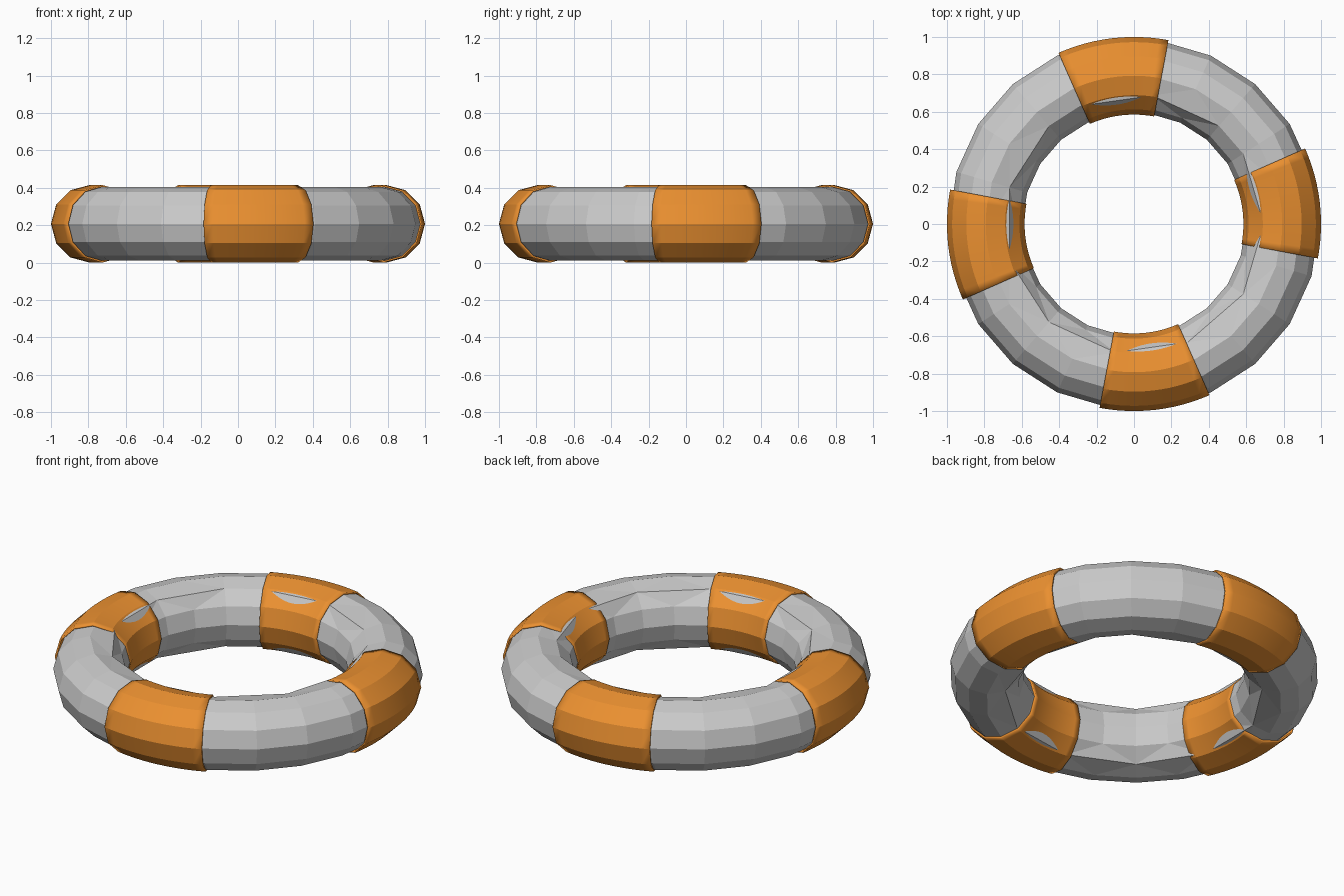
import bpy, bmesh
from math import sin, cos, pi, radians

if "Cube" in bpy.data.objects:
    bpy.data.objects.remove(bpy.data.objects["Cube"])

MAJOR, MID_Z = 0.7925, 0.2075
SIDES = 12


def ring_point(angle, side, radius):
    t = 2 * pi * side / SIDES
    r = MAJOR + radius * cos(t)
    return (r * cos(angle), r * sin(angle), MID_Z + radius * sin(t))


def sweep(name, angles, radius, closed):
    """Sweep a 12-sided section along the ring."""
    bm = bmesh.new()
    rows = [[bm.verts.new(ring_point(a, s, radius)) for s in range(SIDES)] for a in angles]
    pairs = list(zip(rows, rows[1:])) + ([(rows[-1], rows[0])] if closed else [])
    for a, b in pairs:
        for s in range(SIDES):
            n = (s + 1) % SIDES
            bm.faces.new((a[s], b[s], b[n], a[n]))
    return bm, rows


def finish(name, bm):
    bmesh.ops.recalc_face_normals(bm, faces=bm.faces)
    mesh = bpy.data.meshes.new(name)
    bm.to_mesh(mesh)
    bm.free()
    obj = bpy.data.objects.new(name, mesh)
    bpy.context.collection.objects.link(obj)
    return obj


# Faceted float ring, with reduced detail on the inner shoulders
SEGMENTS = 22
KEPT = {0, 2, 3, 5, 7, 8, 10, 12, 14, 16, 18, 20}
bm, rows = sweep("float_ring", [2 * pi * i / SEGMENTS for i in range(SEGMENTS)], 0.197, True)
weld = {}
for i in range(SEGMENTS):
    if i not in KEPT:
        for s in (4, 8):
            weld[rows[i][s]] = rows[(i + 1) % SEGMENTS][s]
bmesh.ops.weld_verts(bm, targetmap=weld)
bmesh.ops.triangulate(bm, faces=[f for f in bm.faces if len(f.verts) > 3])
finish("float_ring", bm)

# Four orange bands wrapped around the ring
orange = bpy.data.materials.new("orange")
orange.diffuse_color = (0.83, 0.28, 0.03, 1)
orange.use_nodes = True
orange.node_tree.nodes["Principled BSDF"].inputs["Base Color"].default_value = orange.diffuse_color
STEPS, WIDTH = 12, radians(34.4)
for k in range(4):
    start = radians(96.6 + 90 * k) - WIDTH / 2
    bm, rows = sweep("band", [start + WIDTH * i / STEPS for i in range(STEPS + 1)], 0.2075, False)
    band = finish(f"orange_band_{k + 1}", bm)
    band.data.materials.append(orange)
    # Thin rim at the open ends
    shell = band.modifiers.new("thickness", "SOLIDIFY")
    shell.thickness = 0.01
    shell.offset = -1
    bpy.ops.object.select_all(action="DESELECT")
    band.select_set(True)
    bpy.context.view_layer.objects.active = band
    bpy.ops.object.shade_smooth_by_angle(angle=radians(20))
